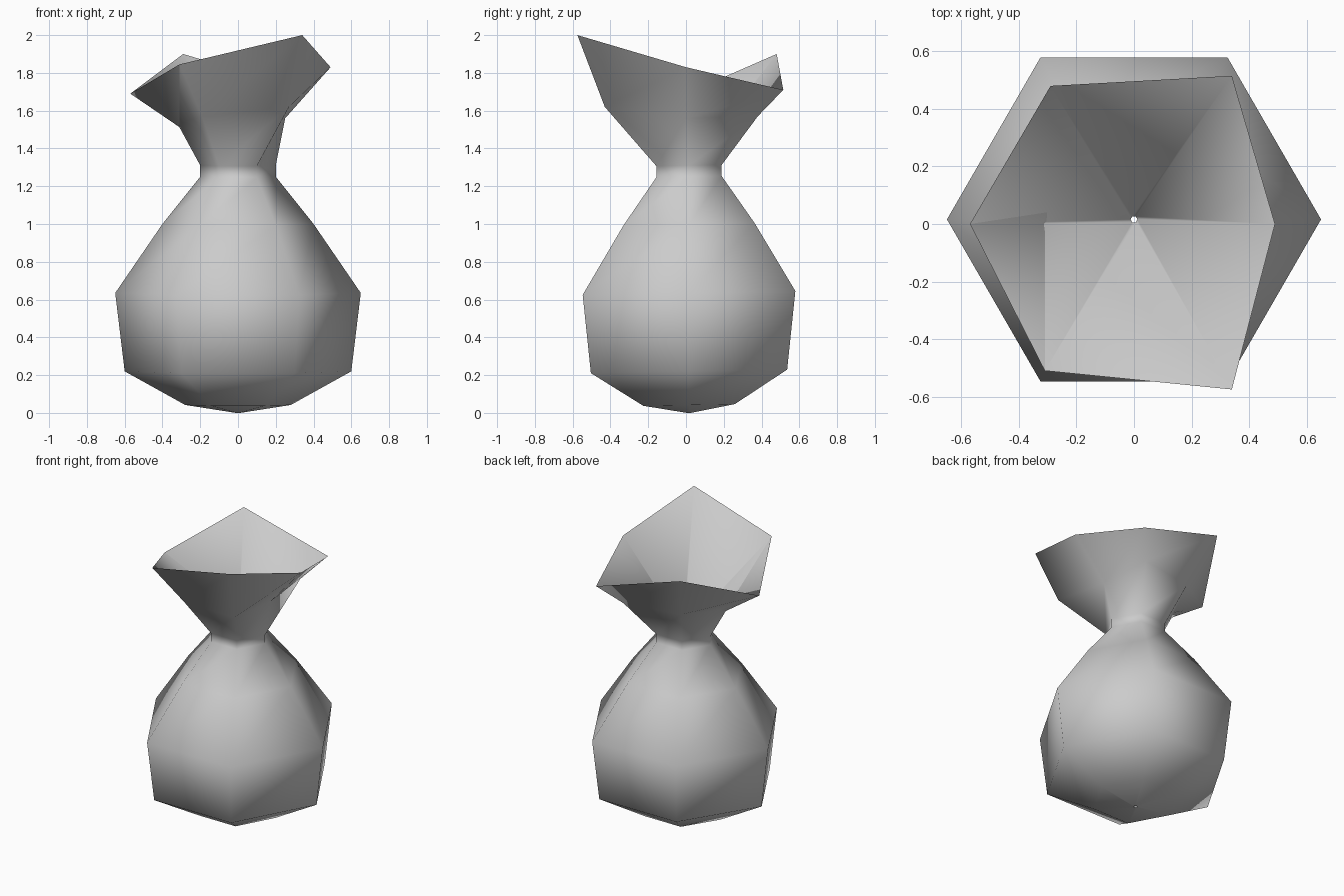
import bpy
import bmesh
from math import cos, sin, radians

SIDES = 6

if "Cube" in bpy.data.objects:
    bpy.data.objects.remove(bpy.data.objects["Cube"], do_unlink=True)


def make_material(name, rgb):
    mat = bpy.data.materials.new(name)
    mat.use_nodes = True
    mat.diffuse_color = (*rgb, 1)
    mat.node_tree.nodes["Principled BSDF"].inputs["Base Color"].default_value = (*rgb, 1)
    return mat


def hexagon(radius, z):
    """Regular ring, leaning very slightly towards the back."""
    ring = []
    for i in range(SIDES):
        a = radians(i * 360 / SIDES)
        y = radius * sin(a)
        ring.append((radius * cos(a), y + 0.016, z + 0.018 * y))
    return ring


# Rounded belly up to the tied neck
belly = [(0.012, 0.0), (0.28, 0.042), (0.60, 0.22), (0.65, 0.635),
         (0.40, 1.0), (0.20, 1.25), (0.20, 1.31)]
rings = [hexagon(r, z) for r, z in belly]

# Uneven flared mouth, counter-clockwise from the left side (+x)
rings.append([(0.25, 0, 1.56), (0.22, 0.38, 1.57), (-0.18, 0.31, 1.57),
              (-0.32, 0, 1.53), (-0.19, -0.33, 1.57), (0.27, -0.43, 1.62)])
rings.append([(0.49, 0, 1.83), (0.34, 0.515, 1.71), (-0.29, 0.48, 1.90),
              (-0.57, 0, 1.69), (-0.31, -0.51, 1.845), (0.34, -0.575, 2.0)])

# Funnel inside the mouth, closing to a pinhole that runs down to the base
rings.append(hexagon(0.012, 1.31))

bm = bmesh.new()
loops = [[bm.verts.new(p) for p in ring] for ring in rings]
for k, low in enumerate(loops):
    high = loops[(k + 1) % len(loops)]
    for i in range(SIDES):
        j = (i + 1) % SIDES
        bm.faces.new((low[i], low[j], high[j], high[i]))
bmesh.ops.recalc_face_normals(bm, faces=bm.faces)

mesh = bpy.data.meshes.new("sack")
bm.to_mesh(mesh)
bm.free()
sack = bpy.data.objects.new("sack", mesh)
bpy.context.collection.objects.link(sack)
mesh.materials.append(make_material("light grey cloth", (0.6, 0.6, 0.6)))

# Soft shading with a crisp rim
bpy.ops.object.select_all(action="DESELECT")
sack.select_set(True)
bpy.context.view_layer.objects.active = sack
bpy.ops.object.shade_smooth_by_angle(angle=radians(75))
